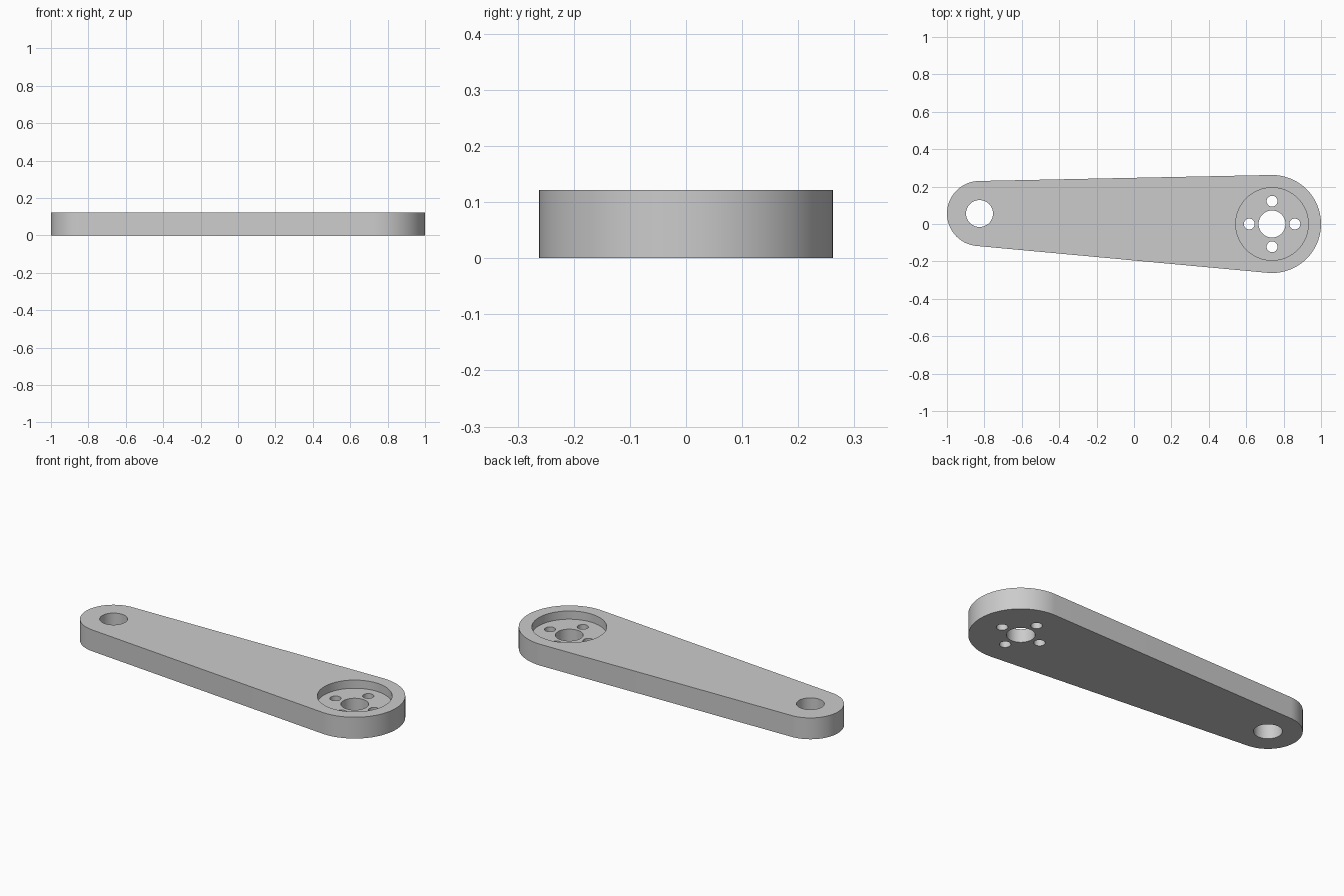
import bpy
import bmesh
from math import acos, atan2, cos, pi, sin
from mathutils import Vector

cube = bpy.data.objects.get("Cube")
if cube:
    bpy.data.objects.remove(cube, do_unlink=True)

THICKNESS = 0.122
RECESS_FLOOR = 0.075
HUB, HUB_RADIUS = Vector((0.738, 0.0)), 0.262
TIP, TIP_RADIUS = Vector((-0.826, 0.056)), 0.174
BORE_RADIUS = 0.072

grey = bpy.data.materials.new("plain grey")
grey.use_nodes = True
colour = (0.6, 0.6, 0.6, 1)
grey.diffuse_color = colour
grey.node_tree.nodes["Principled BSDF"].inputs["Base Color"].default_value = colour


def arc(centre, radius, start, end, steps):
    angles = [start + (end - start) * i / steps for i in range(steps + 1)]
    return [centre + radius * Vector((cos(a), sin(a))) for a in angles]


def prism(name, outline, bottom, top):
    """Extrude a flat outline between two heights."""
    bm = bmesh.new()
    face = bm.faces.new([bm.verts.new((p.x, p.y, bottom)) for p in outline])
    side = bmesh.ops.extrude_face_region(bm, geom=[face])
    verts = [v for v in side["geom"] if isinstance(v, bmesh.types.BMVert)]
    bmesh.ops.translate(bm, verts=verts, vec=(0, 0, top - bottom))
    bmesh.ops.recalc_face_normals(bm, faces=bm.faces)
    mesh = bpy.data.meshes.new(name)
    bm.to_mesh(mesh)
    bm.free()
    mesh.materials.append(grey)
    obj = bpy.data.objects.new(name, mesh)
    bpy.context.collection.objects.link(obj)
    return obj


def cut_round(target, centre, radius, floor=-0.1):
    """Cut a round hole from the top down to the floor height."""
    outline = arc(centre, radius, 0, 2 * pi, 64)[:-1]
    cutter = prism("hole_cutter", outline, floor, THICKNESS + 0.1)
    cutter.hide_render = True
    mod = target.modifiers.new("hole", "BOOLEAN")
    mod.operation = "DIFFERENCE"
    mod.solver = "EXACT"
    mod.object = cutter
    bpy.context.view_layer.objects.active = target
    bpy.ops.object.modifier_apply(modifier=mod.name)
    bpy.data.objects.remove(cutter, do_unlink=True)


# Tapered arm: two round ends joined by their tangent lines
span = TIP - HUB
heading = atan2(span.y, span.x)
spread = acos((HUB_RADIUS - TIP_RADIUS) / span.length)
outline = arc(TIP, TIP_RADIUS, heading - spread, heading + spread, 48)
outline += arc(HUB, HUB_RADIUS, heading + spread, heading - spread + 2 * pi, 56)
arm = prism("lever_arm", outline, 0, THICKNESS)

# Recess and bores
cut_round(arm, HUB, 0.194, RECESS_FLOOR)
cut_round(arm, HUB, BORE_RADIUS)
cut_round(arm, TIP, BORE_RADIUS)

# Four screw holes around the hub bore
for i in range(4):
    a = i * pi / 2
    cut_round(arm, HUB + 0.122 * Vector((cos(a), sin(a))), 0.029)

arm.select_set(True)
bpy.context.view_layer.objects.active = arm
bpy.ops.object.shade_smooth_by_angle(angle=pi / 6)
